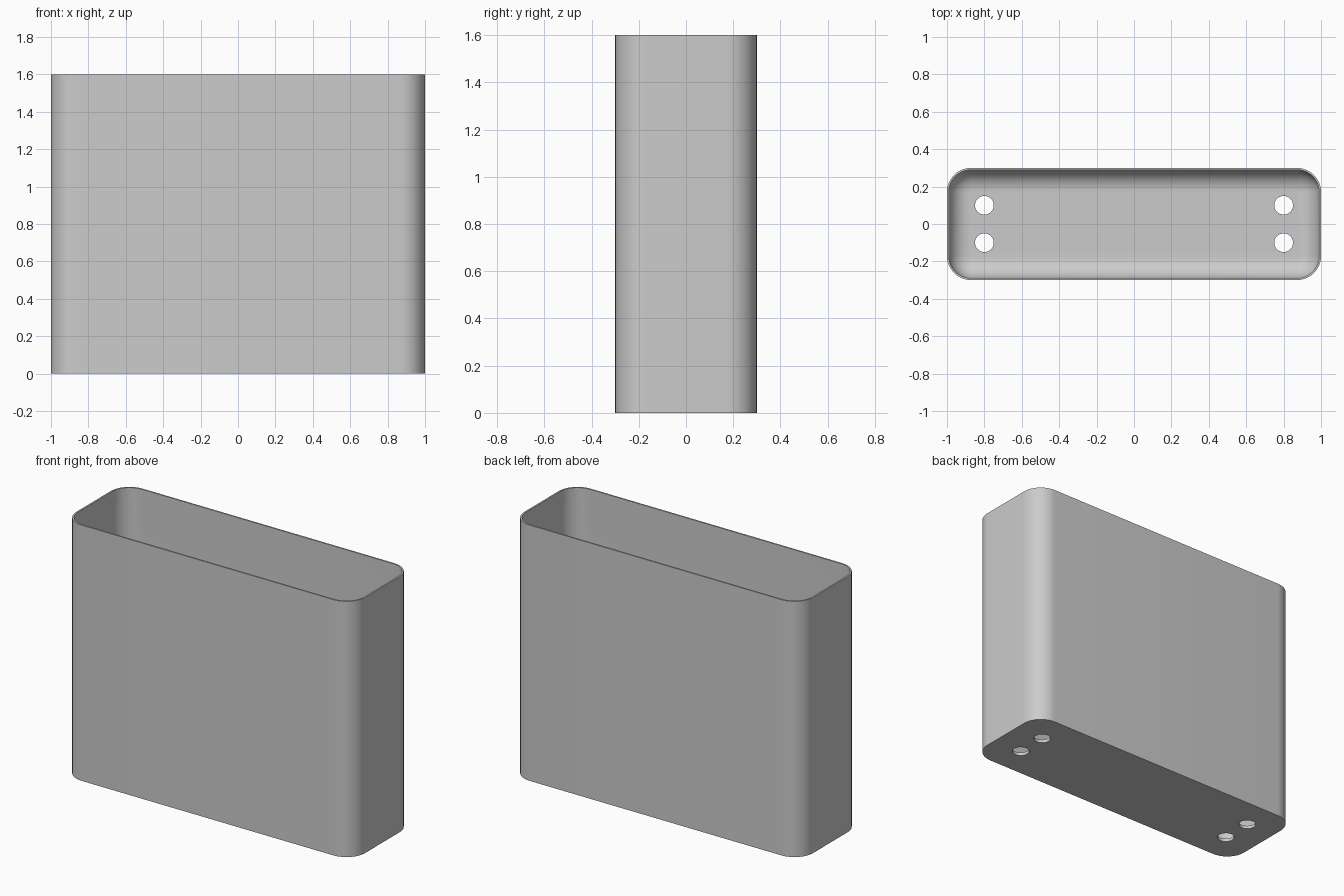
import bpy, bmesh
from math import sin, cos, pi, radians

old = bpy.data.objects.get("Cube")
if old:
    bpy.data.objects.remove(old, do_unlink=True)

HALF_X, HALF_Y, HEIGHT = 1.0, 0.3, 1.6
CORNER, WALL, FLOOR, FILLET = 0.13, 0.01, 0.02, 0.115
STEPS = 12

grey = bpy.data.materials.new("light grey")
grey.use_nodes = True
colour = (0.6, 0.6, 0.6, 1)
grey.diffuse_color = colour
grey.node_tree.nodes["Principled BSDF"].inputs["Base Color"].default_value = colour


def ring(bm, inset, z):
    """Rounded rectangle of vertices, inset from the outer outline."""
    radius = CORNER - inset
    cx, cy = HALF_X - CORNER, HALF_Y - CORNER
    verts = []
    for i, (sx, sy) in enumerate([(1, 1), (-1, 1), (-1, -1), (1, -1)]):
        for k in range(STEPS + 1):
            a = (i + k / STEPS) * pi / 2
            verts.append(bm.verts.new((sx * cx + radius * cos(a), sy * cy + radius * sin(a), z)))
    return verts


# Bin shell: outer wall, rim, inner wall, rounded inner floor edge
bm = bmesh.new()
sections = [(0, 0), (0, HEIGHT), (WALL, HEIGHT)]
for k in range(STEPS + 1):
    a = k / STEPS * pi / 2
    sections.append((WALL + FILLET * (1 - cos(a)), FLOOR + FILLET * (1 - sin(a))))
rings = [ring(bm, inset, z) for inset, z in sections]
for low, high in zip(rings, rings[1:]):
    for j in range(len(low)):
        n = (j + 1) % len(low)
        bm.faces.new((low[j], low[n], high[n], high[j]))
bm.faces.new(rings[0][::-1])
bm.faces.new(rings[-1])
bmesh.ops.recalc_face_normals(bm, faces=bm.faces)
mesh = bpy.data.meshes.new("bin_shell")
bm.to_mesh(mesh)
bm.free()
shell = bpy.data.objects.new("bin_shell", mesh)
bpy.context.collection.objects.link(shell)
mesh.materials.append(grey)

# Four round holes through the floor
bm = bmesh.new()
for x in (-0.8, 0.8):
    for y in (-0.1, 0.1):
        made = bmesh.ops.create_cone(bm, cap_ends=True, segments=32, radius1=0.05, radius2=0.05, depth=0.2)
        bmesh.ops.translate(bm, verts=made["verts"], vec=(x, y, 0))
cut_mesh = bpy.data.meshes.new("hole_cutter")
bm.to_mesh(cut_mesh)
bm.free()
cut_mesh.materials.append(grey)
cutter = bpy.data.objects.new("hole_cutter", cut_mesh)
bpy.context.collection.objects.link(cutter)
cutter.hide_render = True

cut = shell.modifiers.new("floor_holes", "BOOLEAN")
cut.operation = "DIFFERENCE"
cut.solver = "EXACT"
cut.object = cutter
bpy.context.view_layer.objects.active = shell
shell.select_set(True)
bpy.ops.object.modifier_apply(modifier=cut.name)
bpy.data.objects.remove(cutter, do_unlink=True)

bpy.ops.object.shade_smooth_by_angle(angle=radians(30))
